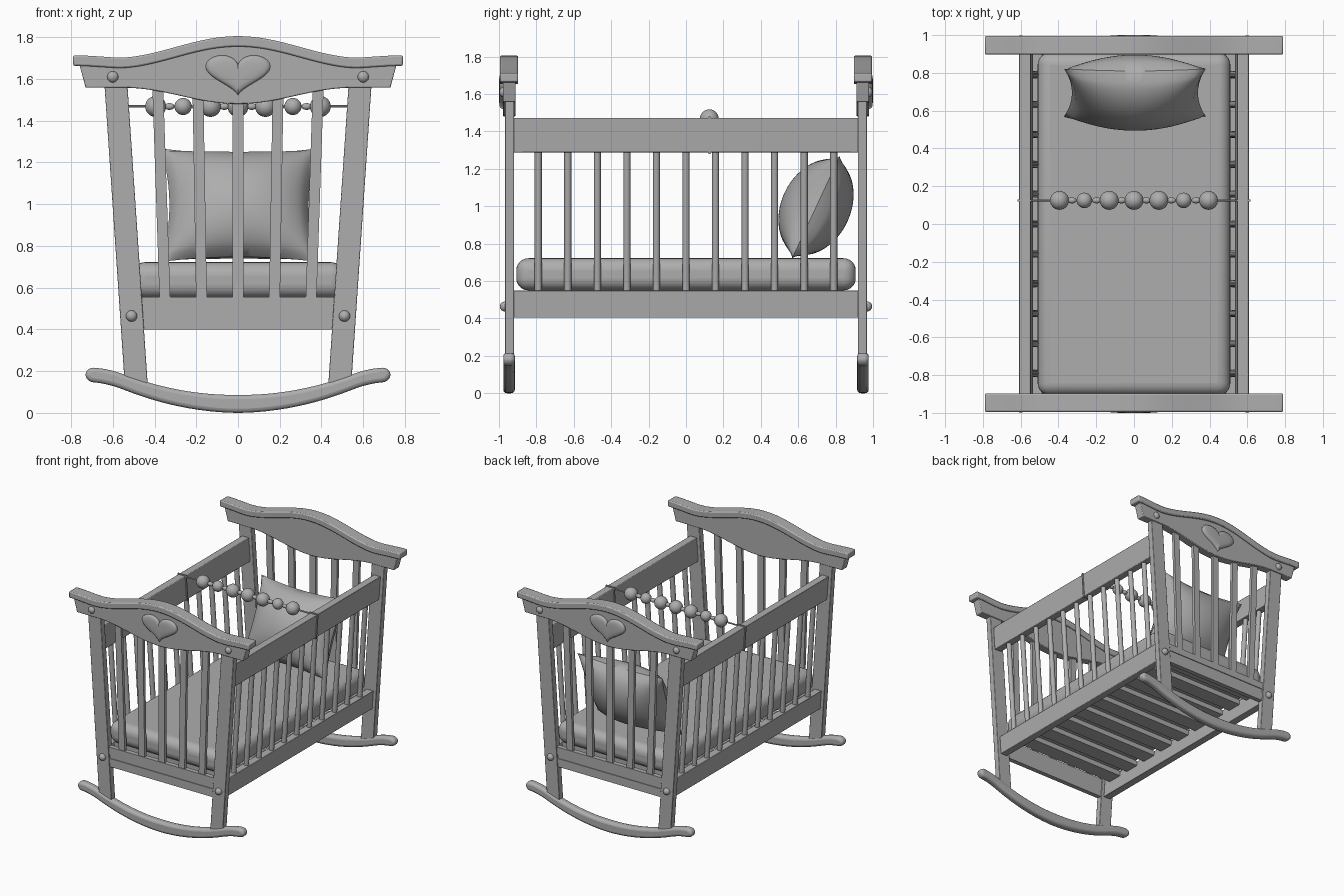
import bpy, bmesh, math
from mathutils import Vector, Matrix

cube = bpy.data.objects.get("Cube")
if cube:
    bpy.data.objects.remove(cube, do_unlink=True)

GREY = (0.42, 0.42, 0.42, 1)
mat = bpy.data.materials.new("soft_grey")
mat.use_nodes = True
mat.diffuse_color = GREY
mat.node_tree.nodes["Principled BSDF"].inputs["Base Color"].default_value = GREY
parts = []


def finish(name, bm, bevel=0, segments=2):
    bmesh.ops.recalc_face_normals(bm, faces=bm.faces)
    me = bpy.data.meshes.new(name)
    bm.to_mesh(me)
    bm.free()
    me.materials.append(mat)
    ob = bpy.data.objects.new(name, me)
    bpy.context.collection.objects.link(ob)
    if bevel:
        mod = ob.modifiers.new("soft_edges", "BEVEL")
        mod.width, mod.segments = bevel, segments
        mod.limit_method, mod.angle_limit = "ANGLE", math.radians(40)
    parts.append(ob)
    return ob


def loft(name, rings, bevel=0, segments=2):
    """Skin equal-length rings of points and cap both ends."""
    bm = bmesh.new()
    rows = [[bm.verts.new(p) for p in ring] for ring in rings]
    n = len(rows[0])
    for a, b in zip(rows, rows[1:]):
        for i in range(n):
            j = (i + 1) % n
            bm.faces.new((a[i], a[j], b[j], b[i]))
    bm.faces.new(rows[0])
    bm.faces.new(rows[-1])
    return finish(name, bm, bevel, segments)


def prism(name, profile, y0, y1, bevel=0, segments=2):
    """Extrude an x-z profile along y."""
    return loft(name, [[(x, y, z) for x, z in profile] for y in (y0, y1)], bevel, segments)


def band(xs, low, high):
    """Profile between two height functions."""
    return [(x, low(x)) for x in xs] + [(x, high(x)) for x in reversed(xs)]


def rod(name, a, b, r, sides=12):
    a, b = Vector(a), Vector(b)
    bm = bmesh.new()
    rot = Vector((0, 0, 1)).rotation_difference(b - a).to_matrix().to_4x4()
    bmesh.ops.create_cone(bm, cap_ends=True, segments=sides, radius1=r, radius2=r,
                          depth=(b - a).length,
                          matrix=Matrix.Translation((a + b) / 2) @ rot)
    return finish(name, bm)


def ball(name, pos, size):
    bm = bmesh.new()
    bmesh.ops.create_uvsphere(bm, u_segments=24, v_segments=14, radius=1,
                              matrix=Matrix.Translation(pos) @ Matrix.Diagonal((*size, 1)))
    return finish(name, bm)


def lean(z):
    """Sideways position of the splayed frame at a height."""
    return 0.4785 + 0.0676 * z


def leaning(side, z0, z1, half):
    return [(side * (lean(z) + d * half), z) for z, d in ((z0, -1), (z0, 1), (z1, 1), (z1, -1))]


def wave(x, w):
    return 0.5 + 0.5 * math.cos(math.pi * min(abs(x) / w, 1))


def span(half, n):
    return [half * (2 * i / n - 1) for i in range(n + 1)]


# Outlines of the shaped end boards
def cap_top(x):
    return 1.70 + 0.105 * wave(x, 0.6) + 0.013 * (1 - wave(max(abs(x) - 0.5, 0), 0.29))


def cap_low(x):
    return cap_top(x) - 0.05


def board_low(x):
    return 1.558 - 0.078 * wave(x, 0.55)


def rocker_mid(x):
    d = max(abs(x) - 0.55, 0)
    base = min(abs(x), 0.55)
    return 0.043 + 0.35 * base * base + 0.385 * d - 1.1 * d * d


def rocker_half(x):
    tip = max(abs(x) - 0.692, 0) / 0.038
    return (0.043 - 0.008 * abs(x) / 0.7) * math.sqrt(max(1 - tip * tip, 0.02))


rocker_xs = [0.73 * math.sin(math.pi / 2 * t) for t in span(1, 48)]
rocker = band(rocker_xs, lambda x: rocker_mid(x) - rocker_half(x),
              lambda x: rocker_mid(x) + rocker_half(x))
board = [(-0.76, 1.67)] + [(x, board_low(x)) for x in span(0.73, 40)] + [(0.76, 1.67)]
board += [(x, cap_low(x) + 0.01) for x in reversed(span(0.75, 40))]
heart = []
for i in range(48):
    t = 2 * math.pi * i / 48
    v = 13 * math.cos(t) - 5 * math.cos(2 * t) - 2 * math.cos(3 * t) - math.cos(4 * t)
    heart.append((0.155 * math.sin(t) ** 3, 0.0067 * (v + 2)))

# Both ends of the cradle
for s, end in ((-1, "front"), (1, "back")):
    prism(end + "_rocker", rocker, s * 0.915, s * 0.977, 0.02, 3)
    prism(end + "_cap_rail", band(span(0.79, 60), cap_low, cap_top), s * 0.897, s * 0.995, 0.008)
    prism(end + "_shaped_board", board, s * 0.912, s * 0.978, 0.005)
    rings = [(1, 0.97), (1, 0.982), (0.95, 0.991), (0.85, 0.996), (0.65, 0.999), (0.3, 1.0)]
    loft(end + "_heart", [[(x * k, s * y, 1.62 + z * k) for x, z in heart] for k, y in rings])
    for m, side in ((-1, "right"), (1, "left")):
        label = end + "_" + side
        prism(label + "_leg", leaning(m, 0.11, 1.62, 0.055), s * 0.92, s * 0.968, 0.004)
        ball(label + "_upper_peg", (m * 0.6, s * 0.976, 1.61), (0.027, 0.022, 0.027))
        ball(label + "_lower_peg", (m * 0.51, s * 0.968, 0.464), (0.027, 0.027, 0.027))
    # Bottom rail with a recessed groove
    for name, z0, z1, y in (("lower", 0.40, 0.465, 0.962), ("groove", 0.465, 0.5, 0.956),
                            ("upper", 0.5, 0.555, 0.962)):
        w0, w1 = lean(z0) - 0.045, lean(z1) - 0.045
        prism(end + "_bottom_rail_" + name, [(-w0, z0), (w0, z0), (w1, z1), (-w1, z1)],
              s * 0.925, s * y)
    # Fanned slats
    for i in range(-2, 3):
        a, b, h = i * 0.175, i * 0.1925, 0.026
        prism(end + "_slat", [(a - h, 0.54), (a + h, 0.54), (b + h, 1.58), (b - h, 1.58)],
              s * 0.933, s * 0.957)

# Both sides: rails, spindles and the loop holding the bead string
for m, side in ((-1, "right"), (1, "left")):
    prism(side + "_top_rail", leaning(m, 1.288, 1.473, 0.03), -0.921, 0.921, 0.004)
    prism(side + "_bottom_rail", leaning(m, 0.404, 0.55, 0.03), -0.921, 0.921, 0.004)
    for i in range(-5, 6):
        y = i * 0.158
        rod(side + "_spindle", (m * lean(0.53), y, 0.53), (m * lean(1.3), y, 1.3), 0.019)
    prism(side + "_string_loop", leaning(m, 1.28, 1.48, 0.037), 0.119, 0.131)

# Bead string
rod("bead_string", (-0.56, 0.125, 1.468), (0.56, 0.125, 1.468), 0.006, 8)
for i in range(-3, 4):
    r = 0.041 if abs(i) == 2 else 0.05
    ball("bead", (i * 0.1315, 0.125, 1.468), (r, r, r))
    if i < 3:
        ball("spacer_bead", ((i + 0.5) * 0.1315, 0.125, 1.468), (0.025, 0.016, 0.016))

# Battens under the mattress
for i in range(9):
    y = (i - 4) * 0.2
    prism("batten", [(-0.485, 0.51), (0.485, 0.51), (0.485, 0.55), (-0.485, 0.55)],
          y - 0.06, y + 0.06)

# Mattress
bm = bmesh.new()
bmesh.ops.create_cube(bm, size=1, matrix=Matrix.Translation((0, 0, 0.636))
                      @ Matrix.Diagonal((1.02, 1.815, 0.172, 1)))
finish("mattress", bm, 0.065, 6)

# Pillow: two puffed sheets with pinched edges, leaning back
bm = bmesh.new()
for sign in (-1, 1):
    made = bmesh.ops.create_grid(bm, x_segments=28, y_segments=28, size=1)["verts"]
    for vert in made:
        u, v = vert.co.x, vert.co.y
        puff = max((1 - u * u) * (1 - v * v), 0) ** 0.55
        vert.co = (0.375 * u * (1 - 0.11 * (1 - v * v)),
                   0.30 * v * (1 - 0.09 * (1 - u * u)), sign * 0.185 * puff)
bmesh.ops.remove_doubles(bm, verts=bm.verts, dist=0.0005)
bm.transform(Matrix.Translation((0.005, 0.695, 0.995)) @ Matrix.Rotation(math.radians(65), 4, "X"))
finish("pillow", bm)

# Smooth shading with sharp edges kept
bpy.ops.object.select_all(action="DESELECT")
for ob in parts:
    ob.select_set(True)
bpy.context.view_layer.objects.active = parts[0]
bpy.ops.object.shade_smooth_by_angle(angle=math.radians(35))
